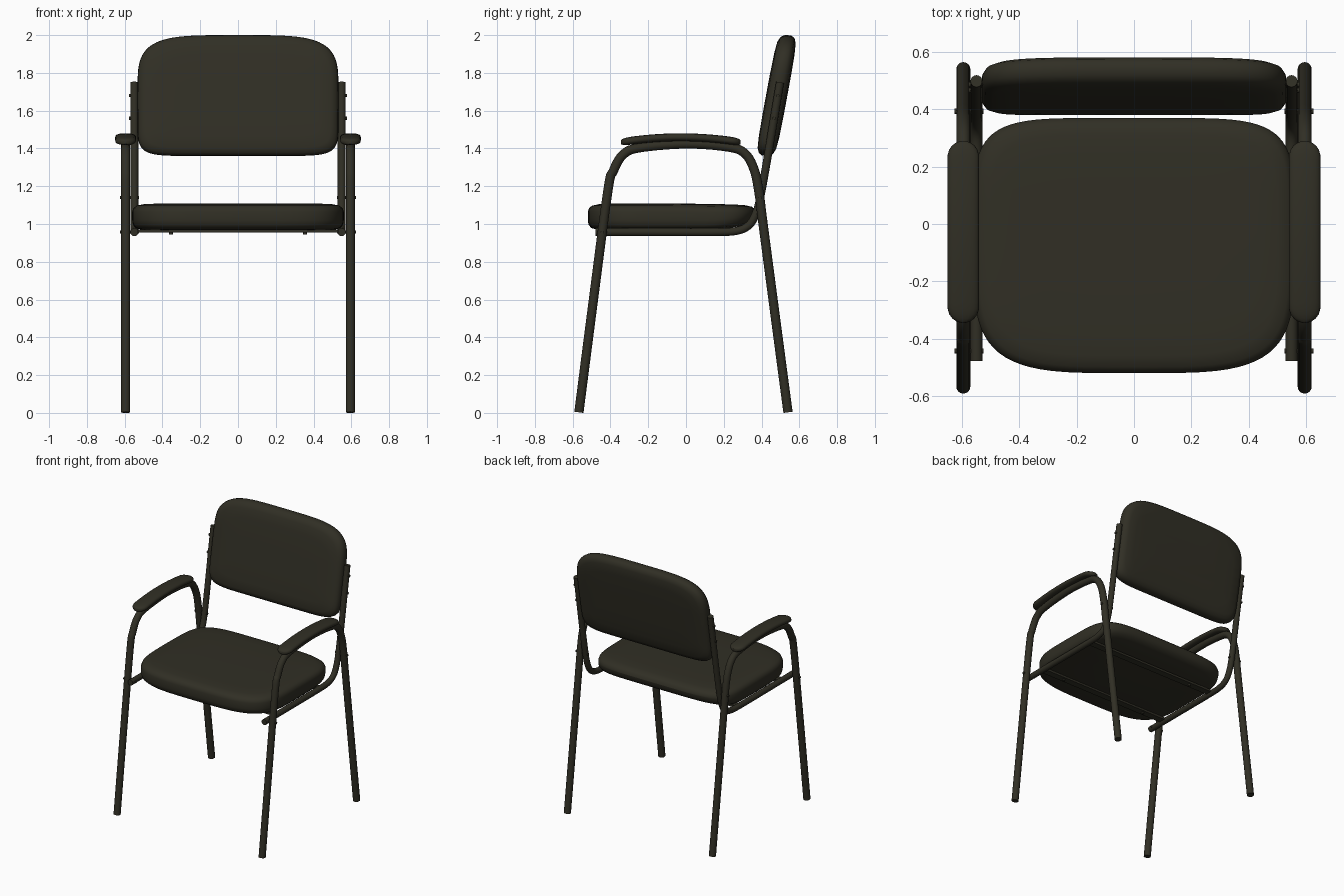
import bpy, bmesh, math
from mathutils import Vector

if "Cube" in bpy.data.objects:
    bpy.data.objects.remove(bpy.data.objects["Cube"])

mat = bpy.data.materials.new("dark olive")
mat.diffuse_color = (0.030, 0.028, 0.018, 1)
mat.use_nodes = True
mat.node_tree.nodes["Principled BSDF"].inputs["Base Color"].default_value = mat.diffuse_color


def loft(name, rings):
    """Skin a list of closed rings and cap both ends."""
    bm = bmesh.new()
    vr = [[bm.verts.new(p) for p in ring] for ring in rings]
    n = len(vr[0])
    for a, b in zip(vr, vr[1:]):
        for i in range(n):
            j = (i + 1) % n
            bm.faces.new((a[i], a[j], b[j], b[i]))
    bm.faces.new(vr[0][::-1])
    bm.faces.new(vr[-1])
    bmesh.ops.recalc_face_normals(bm, faces=bm.faces[:])
    for f in bm.faces:
        f.smooth = True
    me = bpy.data.meshes.new(name)
    bm.to_mesh(me)
    bm.free()
    me.set_sharp_from_angle(angle=math.radians(40))
    me.materials.append(mat)
    ob = bpy.data.objects.new(name, me)
    bpy.context.collection.objects.link(ob)
    return ob


def spow(v, e):
    return math.copysign(abs(v) ** e, v)


def outline(a, b, n_low, n_high, count=72):
    """Rounded rectangle with different corner softness on each end."""
    pts = []
    for i in range(count):
        t = 2 * math.pi * i / count
        e = 2 / (n_high if math.sin(t) > 0 else n_low)
        pts.append((a * spow(math.cos(t), e), b * spow(math.sin(t), e)))
    return pts


def smooth_path(pts, steps=5):
    """Catmull-Rom curve through 2D points."""
    p = [Vector(q) for q in pts]
    p = [2 * p[0] - p[1]] + p + [2 * p[-1] - p[-2]]
    out = []
    for i in range(1, len(p) - 2):
        a, b, c, d = p[i - 1:i + 3]
        for k in range(steps):
            t = k / steps
            out.append(0.5 * (2 * b + (c - a) * t + (2 * a - 5 * b + 4 * c - d) * t * t
                              + (3 * b - a - 3 * c + d) * t ** 3))
    return out + [p[-2]]


def tube(name, x, pts, r, sides=16):
    """Round tube following a (y, z) path at constant x."""
    path = smooth_path(pts)
    rings = []
    for i, q in enumerate(path):
        d = (path[min(i + 1, len(path) - 1)] - path[max(i - 1, 0)]).normalized()
        nrm = Vector((-d.y, d.x))
        ring = []
        for k in range(sides):
            t = 2 * math.pi * k / sides
            o = q + nrm * r * math.sin(t)
            ring.append((x + r * math.cos(t), o.x, o.y))
        rings.append(ring)
    return loft(name, rings)


def rod(name, p, q, r, sides=10):
    p, q = Vector(p), Vector(q)
    rot = (q - p).to_track_quat('Z', 'Y')
    circle = [rot @ Vector((r * math.cos(2 * math.pi * k / sides),
                            r * math.sin(2 * math.pi * k / sides), 0)) for k in range(sides)]
    return loft(name, [[c + e for c in circle] for e in (p, q)])


# Seat cushion: stacked outlines, underside swept up at the rear
rings = []
for inset, z in [(0.25, 0.968), (0.05, 0.97), (0.02, 0.978), (0.004, 0.995), (0, 1.02),
                 (0, 1.065), (0.006, 1.083), (0.022, 1.097), (0.06, 1.105), (0.13, 1.108), (0.27, 1.109)]:
    ring = []
    for x, y in outline(0.56 - inset, 0.445 - inset, 4, 5.3):
        y -= 0.075
        lift = 0.04 * (max(0, y - 0.1) / 0.27) ** 2 if z < 1.03 else 0
        ring.append((x, y, z + lift - (0.012 * max(0, y + 0.1) if z > 1.06 else 0)))
    rings.append(ring)
loft("seat_cushion", rings)

# Backrest cushion: leaning back
rings = []
for inset, w in [(0.22, -0.056), (0.10, -0.054), (0.04, -0.049), (0.014, -0.038), (0.002, -0.02), (0, 0),
                 (0.002, 0.02), (0.014, 0.038), (0.04, 0.049), (0.10, 0.054), (0.22, 0.056)]:
    ring = []
    for x, v in outline(0.532 - inset, 0.32 - inset, 8.5, 4.2):
        ring.append((x, 0.48 + 0.185 * v + w, 1.68 + v - 0.06 * w))
    rings.append(ring)
loft("backrest_cushion", rings)

leg_path = [(-0.567, 0.003), (-0.49, 0.6), (-0.413, 1.18), (-0.385, 1.28), (-0.335, 1.365),
            (-0.25, 1.403), (0, 1.424), (0.22, 1.408), (0.31, 1.375), (0.36, 1.29),
            (0.386, 1.17), (0.408, 1.0), (0.474, 0.5), (0.54, 0.003)]
inner_path = [(-0.478, 0.957), (-0.2, 0.957), (0.15, 0.957), (0.27, 0.964), (0.335, 0.995),
              (0.372, 1.06), (0.395, 1.15), (0.428, 1.33), (0.463, 1.54), (0.498, 1.75)]

for side, s in (("left", -1), ("right", 1)):
    # Legs with arm arch, and the seat rail rising into the back upright
    tube(side + "_leg_and_arm_tube", s * 0.595, leg_path, 0.0245)
    tube(side + "_seat_and_back_tube", s * 0.549, inner_path, 0.021)

    # Arched arm pad
    rings = []
    for i in range(25):
        u = -math.cos(math.pi * (0.02 + 0.96 * i / 24))
        over = max(0, abs(u) * 0.3175 - 0.2625) / 0.055
        k = math.sqrt(max(0.02, 1 - over * over))
        ring = []
        for j in range(20):
            t = 2 * math.pi * j / 20
            ring.append((s * 0.595 + 0.055 * k * spow(math.cos(t), 0.75),
                         -0.0275 + 0.3175 * u,
                         1.459 - 0.026 * u * u + 0.021 * (0.4 + 0.6 * k) * spow(math.sin(t), 0.75)))
        rings.append(ring)
    loft(side + "_arm_pad", rings)

    # Bolts joining tubes, and bolts into the backrest
    for n, (y, z) in enumerate([(-0.443, 0.957), (0.393, 1.14)]):
        rod(f"{side}_frame_bolt_{n}", (s * 0.525, y, z), (s * 0.626, y, z), 0.009)
    for n, (y, z) in enumerate([(0.466, 1.56), (0.486, 1.68)]):
        rod(f"{side}_back_bolt_{n}", (s * 0.51, y, z), (s * 0.577, y, z), 0.009)

# Straps under the seat with screws
for n, y in enumerate((-0.33, 0.17)):
    loft(f"seat_strap_{n}", [[(x, y - 0.025, 0.954), (x, y + 0.025, 0.954),
                              (x, y + 0.025, 0.97), (x, y - 0.025, 0.97)] for x in (-0.549, 0.549)])
    for x in (-0.355, 0.355):
        rod("strap_screw", (x, y, 0.944), (x, y, 0.97), 0.01)
